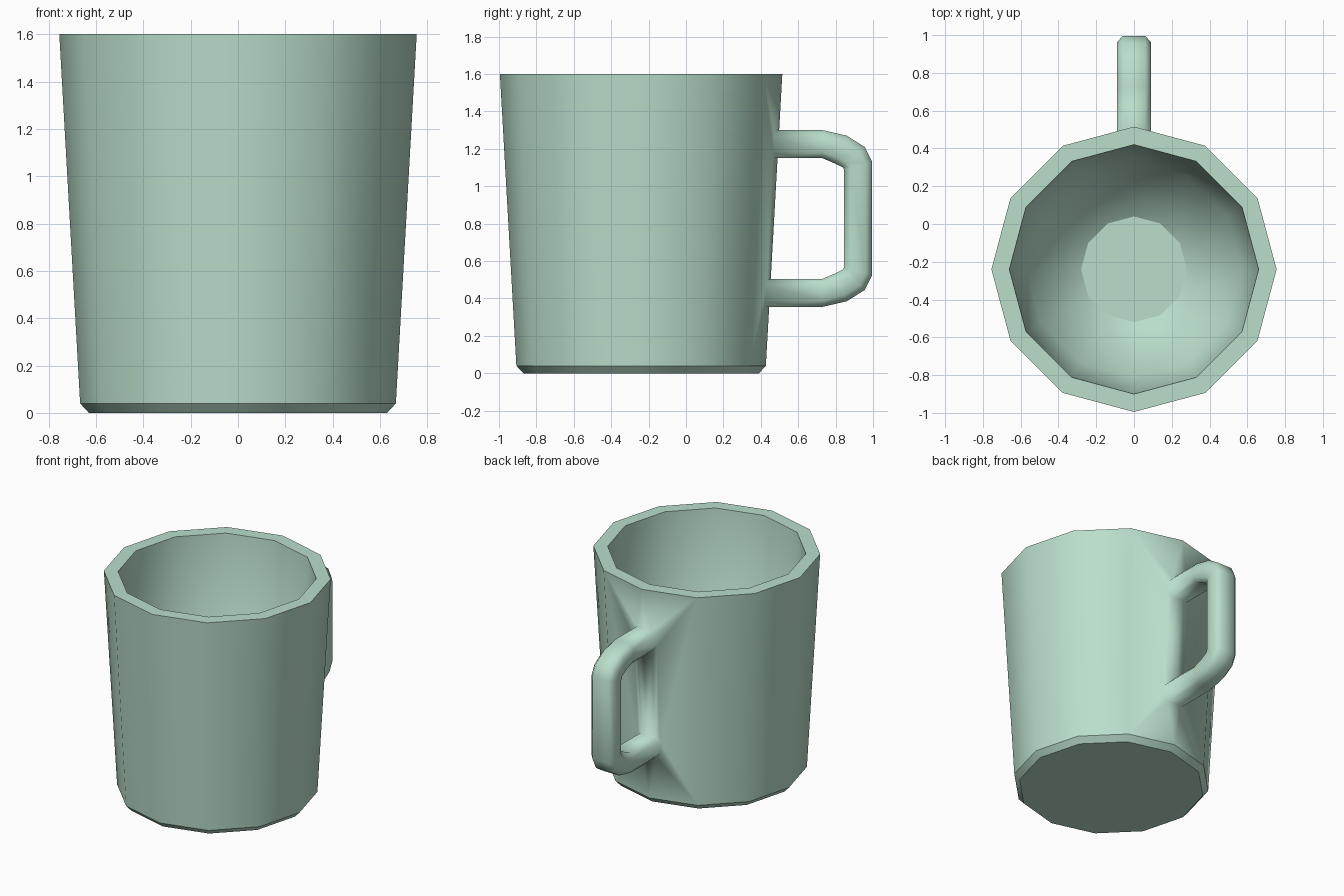
import bpy, bmesh, math
from mathutils import Vector

if "Cube" in bpy.data.objects:
    bpy.data.objects.remove(bpy.data.objects["Cube"], do_unlink=True)

SIDES = 12
CENTRE_Y = -0.24
RIM_Z = 1.6
MID_Z = 0.8275   # mirror height of the handle

# Single glaze colour
glaze = bpy.data.materials.new("pale_green_glaze")
glaze.use_nodes = True
colour = (0.49, 0.73, 0.60, 1)
glaze.diffuse_color = colour
glaze.node_tree.nodes["Principled BSDF"].inputs["Base Color"].default_value = colour


def make_object(name, bm):
    bmesh.ops.recalc_face_normals(bm, faces=bm.faces)
    mesh = bpy.data.meshes.new(name)
    bm.to_mesh(mesh)
    bm.free()
    mesh.materials.append(glaze)
    obj = bpy.data.objects.new(name, mesh)
    bpy.context.collection.objects.link(obj)
    return obj


def loft(name, rings):
    """Skin a list of point rings and cap both ends."""
    bm = bmesh.new()
    loops = [[bm.verts.new(p) for p in ring] for ring in rings]
    for a, b in zip(loops, loops[1:]):
        n = len(a)
        for i in range(n):
            j = (i + 1) % n
            bm.faces.new((a[i], a[j], b[j], b[i]))
    bm.faces.new(loops[0])
    bm.faces.new(loops[-1])
    return make_object(name, bm)


def cup_ring(radius, z):
    angles = [math.tau * i / SIDES for i in range(SIDES)]
    return [Vector((radius * math.sin(a), CENTRE_Y + radius * math.cos(a), z)) for a in angles]


# Cup: outside from the foot up, over the rim, down to the inner floor
profile = [(0.63, 0), (0.667, 0.04), (0.755, RIM_Z), (0.66, RIM_Z), (0.57, 0.32), (0.28, 0.12)]
mug = loft("mug", [cup_ring(r, z) for r, z in profile])

# Handle: matching inner and outer edge points of the upper half, then mirrored
upper = [((0.44, 1.15), (0.44, 1.30)), ((0.73, 1.15), (0.73, 1.30)),
         ((0.80, 1.12), (0.86, 1.27)), ((0.84, 1.10), (0.955, 1.21)),
         ((0.845, 1.09), (0.995, 1.13))]
lower = [tuple((y, 2 * MID_Z - z) for y, z in pair) for pair in reversed(upper)]
lower[-1] = tuple((0.395, z) for y, z in lower[-1])

# Chamfered section: half width and fraction from inner to outer edge
section = [(-0.06, 0), (0.06, 0), (0.09, 0.22), (0.09, 0.78),
           (0.06, 1), (-0.06, 1), (-0.09, 0.78), (-0.09, 0.22)]


def handle_ring(inner, outer):
    a, b = Vector((0, *inner)), Vector((0, *outer))
    return [a.lerp(b, t) + Vector((x, 0, 0)) for x, t in section]


handle = loft("handle_helper", [handle_ring(*pair) for pair in upper + lower])

# Fuse the handle into the wall
union = mug.modifiers.new("fuse_handle", "BOOLEAN")
union.operation = "UNION"
union.solver = "EXACT"
union.object = handle
bpy.context.view_layer.update()
fused = bpy.data.meshes.new_from_object(mug.evaluated_get(bpy.context.evaluated_depsgraph_get()))
mug.modifiers.clear()
mug.data = fused
bpy.data.objects.remove(handle, do_unlink=True)

# Smooth everywhere except the flat rim, foot chamfer and inner floor
bm = bmesh.new()
bm.from_mesh(fused)
bmesh.ops.remove_doubles(bm, verts=bm.verts, dist=0.0005)
bmesh.ops.triangulate(bm, faces=[f for f in bm.faces if len(f.verts) > 4 and abs(f.normal.z) < 0.9])
sharp_levels = [0, 0.04, 0.12, RIM_Z]
for face in bm.faces:
    face.smooth = True
for edge in bm.edges:
    a, b = (v.co.z for v in edge.verts)
    if abs(a - b) < 0.001 and any(abs(a - z) < 0.001 for z in sharp_levels):
        edge.smooth = False
bm.to_mesh(fused)
bm.free()
